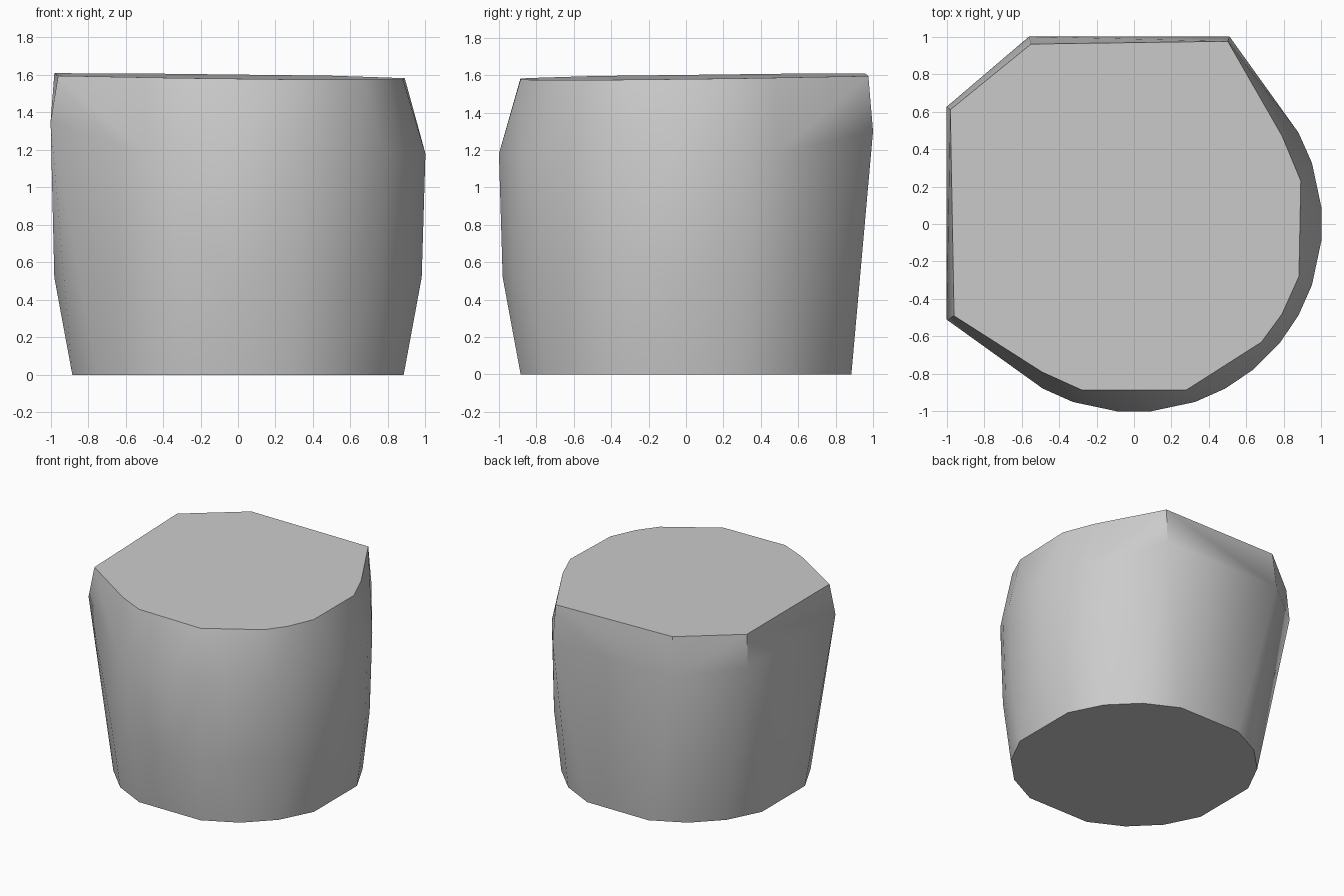
import bpy
import bmesh
from math import radians, sin, cos

cube = bpy.data.objects.get("Cube")
if cube:
    bpy.data.objects.remove(cube, do_unlink=True)


def ring(radius, z, quadrant, keep=lambda x, y: True):
    """Points on a circle, one quadrant of angles repeated four times."""
    points = []
    for turn in range(4):
        for angle in quadrant:
            a = radians(angle + 90 * turn)
            x, y = radius * cos(a), radius * sin(a)
            if keep(x, y):
                points.append((x, y, z))
    return points


fine = (5, 19, 29, 39, 51, 61, 71, 85)

# Round foot and belly, with the belly giving way to the wide corners
points = ring(0.927, 0, (17.5, 36, 54, 72.5))
points += ring(0.984, 0.52, fine, lambda x, y: y < 0.85)
points += ring(1.004, 1.18, fine, lambda x, y: y < 0.56 and x > -0.5)

# Four wide corners below the rim
points += [(-1, -0.51, 1.35), (-1, 0.625, 1.35), (-0.56, 1, 1.3), (0.51, 1, 1.3)]

# Slightly tilted flat top
rim = [(-0.96, -0.49), (-0.49, -0.79), (-0.28, -0.885), (0.28, -0.885),
       (0.68, -0.63), (0.79, -0.48), (0.88, -0.28), (0.89, 0.23),
       (0.79, 0.47), (0.50, 0.975), (-0.55, 0.96), (-0.98, 0.61)]
points += [(x, y, 1.59 + 0.012 * (y - x)) for x, y in rim]

# Wrap the sections in one convex skin
bm = bmesh.new()
for p in points:
    bm.verts.new(p)
bmesh.ops.convex_hull(bm, input=bm.verts)
loose = [v for v in bm.verts if not v.link_faces]
bmesh.ops.delete(bm, geom=loose, context='VERTS')
bmesh.ops.dissolve_limit(bm, angle_limit=radians(0.5), verts=bm.verts, edges=bm.edges)
bmesh.ops.recalc_face_normals(bm, faces=bm.faces)
mesh = bpy.data.meshes.new("rounded_block")
bm.to_mesh(mesh)
bm.free()

block = bpy.data.objects.new("rounded_block", mesh)
bpy.context.collection.objects.link(block)

# Plain grey finish
grey = bpy.data.materials.new("light_grey")
grey.use_nodes = True
colour = (0.6, 0.6, 0.6, 1)
grey.diffuse_color = colour
grey.node_tree.nodes["Principled BSDF"].inputs["Base Color"].default_value = colour
mesh.materials.append(grey)

bpy.ops.object.select_all(action='DESELECT')
block.select_set(True)
bpy.context.view_layer.objects.active = block
bpy.ops.object.shade_smooth_by_angle(angle=radians(30))
